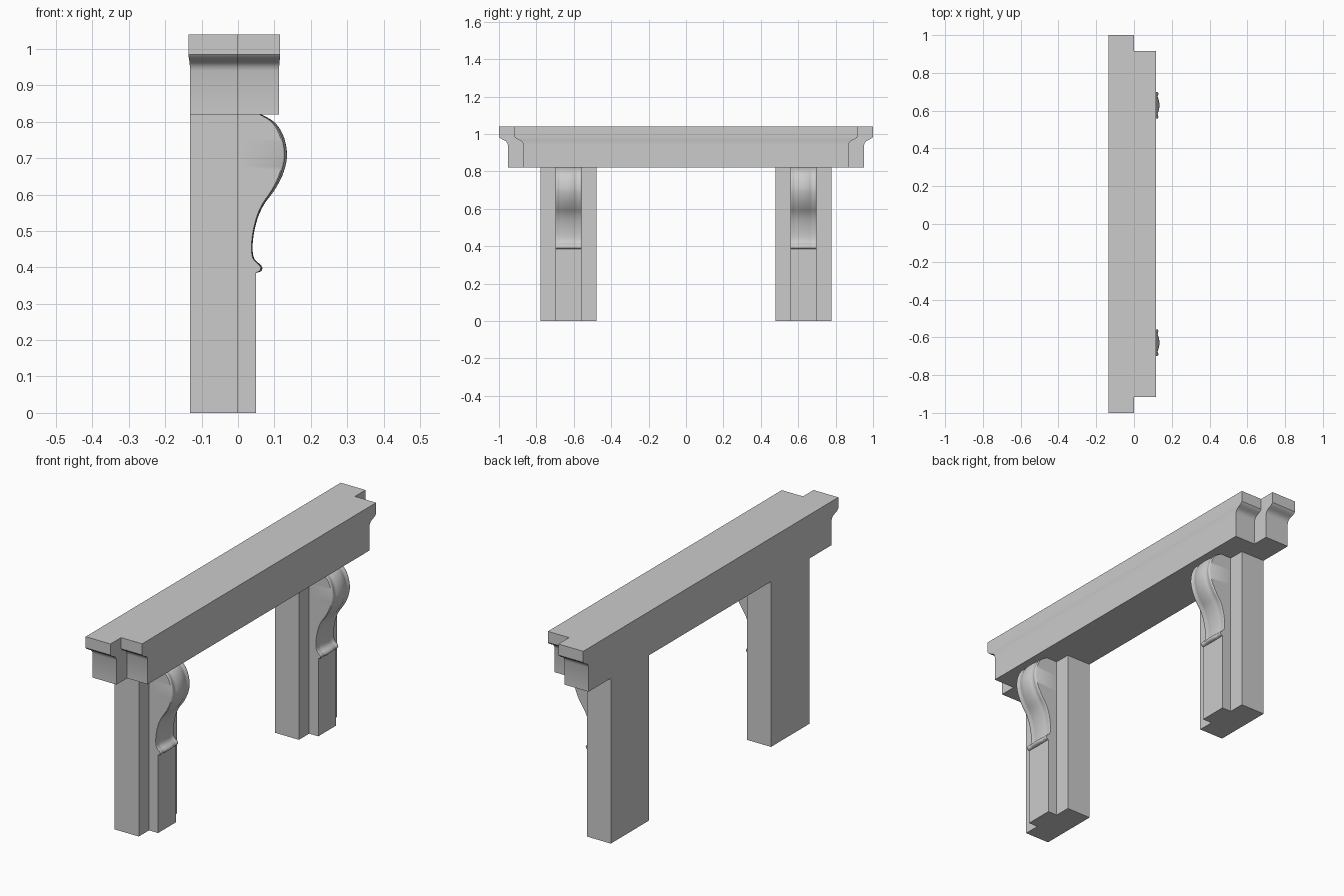
import bpy, bmesh, math

if "Cube" in bpy.data.objects:
    bpy.data.objects.remove(bpy.data.objects["Cube"])


def mesh_object(name, rings, smooth=False):
    """Loft closed rings of points, cap both ends."""
    bm = bmesh.new()
    vs = [[bm.verts.new(p) for p in ring] for ring in rings]
    n = len(vs[0])
    for a, b in zip(vs, vs[1:]):
        for i in range(n):
            j = (i + 1) % n
            bm.faces.new((a[i], a[j], b[j], b[i]))
    bm.faces.new(vs[0])
    bm.faces.new(vs[-1])
    bmesh.ops.recalc_face_normals(bm, faces=bm.faces[:])
    me = bpy.data.meshes.new(name)
    bm.to_mesh(me)
    bm.free()
    ob = bpy.data.objects.new(name, me)
    bpy.context.collection.objects.link(ob)
    if smooth:
        bpy.ops.object.select_all(action='DESELECT')
        ob.select_set(True)
        bpy.context.view_layer.objects.active = ob
        bpy.ops.object.shade_smooth_by_angle(angle=math.radians(35))
    return ob


def rect(x0, x1, y0, y1, z):
    return [(x0, y0, z), (x1, y0, z), (x1, y1, z), (x0, y1, z)]


def mirror_y(ob):
    m = ob.modifiers.new("mirror", 'MIRROR')
    m.use_axis = (False, True, False)


# Lintel: moulding profile as (z, share of the full overhang)
moulding = [(0.82, 0), (0.94, 0), (0.952, 0.08), (0.961, 0.22), (0.967, 0.45),
            (0.973, 0.72), (0.979, 0.9), (0.985, 1), (1.04, 1)]


def lintel(name, x0, x1, dx0, dx1, half):
    rings = []
    for z, f in moulding:
        h = half + (f - 1) * 0.048
        rings.append(rect(x0 - dx0 * f, x1 + dx1 * f, -h, h, z))
    mesh_object(name, rings, True)


lintel("lintel_back", -0.132, 0, 0.004, 0, 1.0)
lintel("lintel_front", 0, 0.113, 0, 0.003, 0.917)

# Legs: wide back pilaster with a narrow strip in front
for name, x0, x1, y0, y1, top in [("leg", -0.132, 0, 0.478, 0.778, 0.82),
                                  ("leg_strip", 0, 0.05, 0.558, 0.698, 0.39)]:
    mirror_y(mesh_object(name, [rect(x0, x1, y0, y1, 0), rect(x0, x1, y0, y1, top)]))

# Corbel: side profile (z, depth), smoothed with Catmull-Rom
profile = [(0.385, 0.05), (0.389, 0.063), (0.398, 0.067), (0.407, 0.062), (0.418, 0.049),
           (0.432, 0.042), (0.46, 0.04), (0.5, 0.045), (0.54, 0.056), (0.575, 0.073),
           (0.61, 0.099), (0.65, 0.121), (0.69, 0.133), (0.72, 0.134), (0.755, 0.127),
           (0.785, 0.112), (0.805, 0.092), (0.82, 0.064)]


def smooth_curve(pts, steps):
    p = [pts[0]] + pts + [pts[-1]]
    out = []
    for i in range(1, len(p) - 2):
        for s in range(steps):
            t = s / steps
            out.append(tuple(0.5 * (2 * b + (c - a) * t + (2 * a - 5 * b + 4 * c - d) * t * t
                                    + (3 * b - a - 3 * c + d) * t ** 3)
                             for a, b, c, d in zip(*p[i - 1:i + 3])))
    return out + [pts[-1]]


# Cross-section: middle bulge, two grooves, raised rims (share of depth across the width)
half_section = [(0, 1), (0.25, 0.99), (0.45, 0.965), (0.6, 0.935), (0.72, 0.935),
                (0.85, 0.957), (0.95, 0.95), (1, 0.92)]
section = smooth_curve([(-t, f) for t, f in half_section[:0:-1]] + half_section, 2)
rings = []
for z, d in smooth_curve(profile, 3):
    rings.append([(0, 0.558, z)] + [(d * f, 0.628 + 0.07 * t, z) for t, f in section]
                 + [(0, 0.698, z)])
mirror_y(mesh_object("corbel", rings, True))
